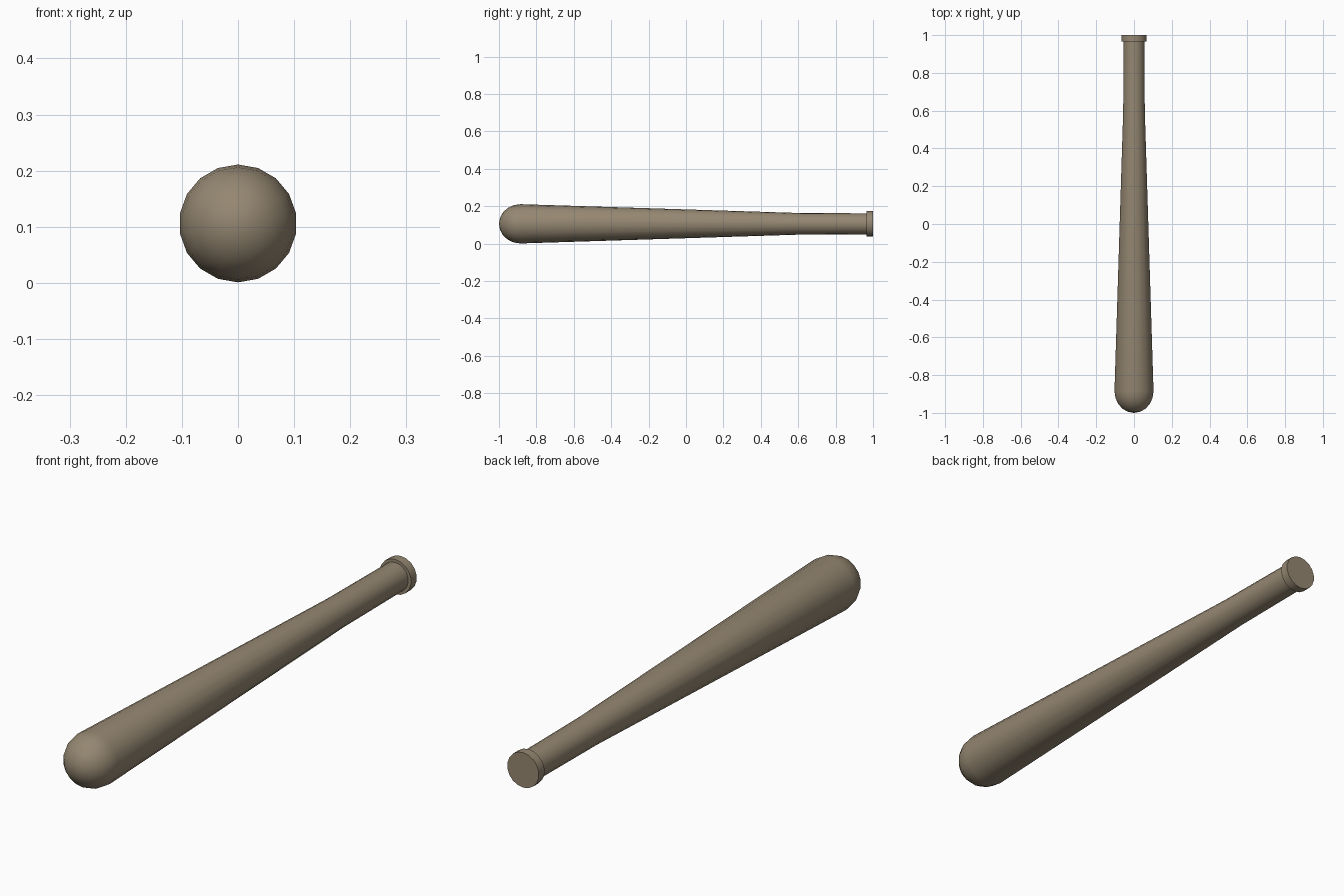
import bpy, bmesh, math

if "Cube" in bpy.data.objects:
    bpy.data.objects.remove(bpy.data.objects["Cube"])

SIDES = 18
AXIS_Z = 0.106

wood = bpy.data.materials.new("weathered_wood")
wood.diffuse_color = (0.30, 0.243, 0.168, 1)
wood.use_nodes = True
wood.node_tree.nodes["Principled BSDF"].inputs["Base Color"].default_value = wood.diffuse_color


def lathe(name, profile):
    """Revolve (y, radius) points round the long axis; zero radius makes a pole."""
    bm = bmesh.new()
    rings = []
    for y, r in profile:
        if r == 0:
            rings.append([bm.verts.new((0, y, AXIS_Z))] * SIDES)
            continue
        rings.append([bm.verts.new((r * math.sin(2 * math.pi * i / SIDES), y,
                                    AXIS_Z + r * math.cos(2 * math.pi * i / SIDES)))
                      for i in range(SIDES)])
    for a, b in zip(rings, rings[1:]):
        for i in range(SIDES):
            j = (i + 1) % SIDES
            bm.faces.new(list(dict.fromkeys((a[i], a[j], b[j], b[i]))))
    bmesh.ops.recalc_face_normals(bm, faces=bm.faces[:])
    mesh = bpy.data.meshes.new(name)
    bm.to_mesh(mesh)
    bm.free()
    mesh.materials.append(wood)
    ob = bpy.data.objects.new(name, mesh)
    bpy.context.collection.objects.link(ob)
    bpy.ops.object.select_all(action='DESELECT')
    ob.select_set(True)
    bpy.context.view_layer.objects.active = ob
    bpy.ops.object.shade_smooth_by_angle(angle=math.radians(35))
    return ob


# Rounded tip, tapering barrel, straight handle and flat end knob in one turning
R = 0.105
dome = [(-0.885 - 0.115 * math.cos(math.radians(t)), R * math.sin(math.radians(t)))
        for t in (0, 18, 36, 54, 72, 90)]
lathe("bat", dome + [(0.60, 0.058), (0.965, 0.056),
                     (0.965, 0.068), (1.0, 0.068), (1.0, 0)])
